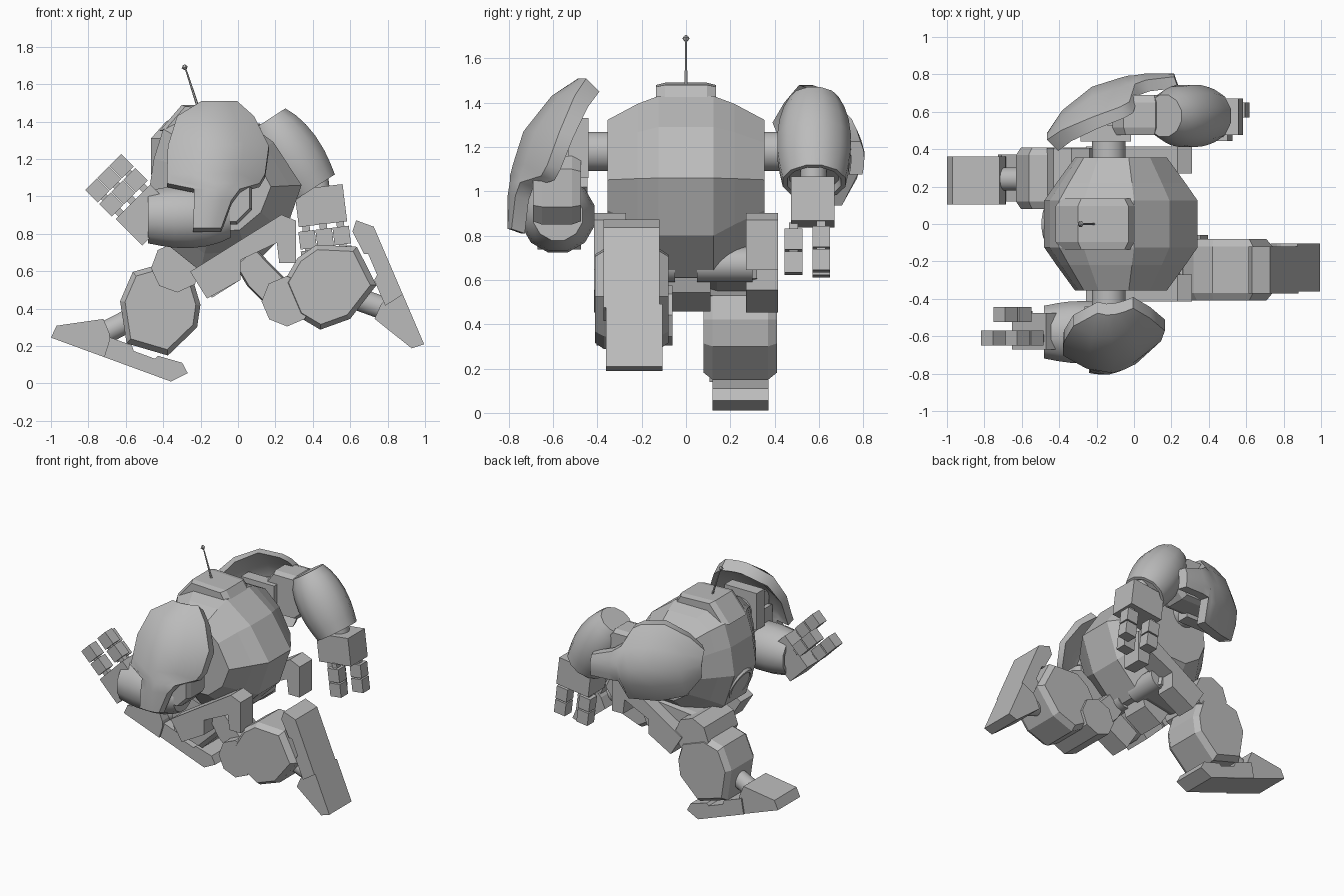
import bpy, bmesh
from math import sin, cos, pi, radians

if "Cube" in bpy.data.objects:
    bpy.data.objects.remove(bpy.data.objects["Cube"])

GREY = (0.5, 0.5, 0.5, 1)
grey = bpy.data.materials.new("plain_grey")
grey.use_nodes = True
grey.diffuse_color = GREY
grey.node_tree.nodes["Principled BSDF"].inputs["Base Color"].default_value = GREY


def frame(ox, oz, angle, side=1):
    """Local (along, y, up) to world, turned in the xz plane and mirrored by side."""
    c, s = cos(radians(angle)), sin(radians(angle))
    return lambda a, y, b: (ox + a * c - b * s, side * y, oz + a * s + b * c)


WORLD = frame(0, 0, 0)


def loft(name, rings, fr=WORLD, smooth=False):
    bm = bmesh.new()
    loops = [[bm.verts.new(fr(*p)) for p in ring] for ring in rings]
    n = len(loops[0])
    for lo, hi in zip(loops, loops[1:]):
        for i in range(n):
            j = (i + 1) % n
            bm.faces.new((lo[i], lo[j], hi[j], hi[i]))
    bm.faces.new(loops[0])
    bm.faces.new(loops[-1])
    bmesh.ops.recalc_face_normals(bm, faces=bm.faces)
    me = bpy.data.meshes.new(name)
    bm.to_mesh(me)
    bm.free()
    me.materials.append(grey)
    if smooth:
        me.shade_smooth()
        me.set_sharp_from_angle(angle=radians(38))
    ob = bpy.data.objects.new(name, me)
    bpy.context.scene.collection.objects.link(ob)


def prism(name, pts, y0, y1, fr=WORLD, chamfer=0, smooth=False):
    """Side profile extruded along y, optionally with chamfered sides."""
    ca = sum(p[0] for p in pts) / len(pts)
    cb = sum(p[1] for p in pts) / len(pts)

    def ring(y, k):
        return [(ca + (a - ca) * k, y, cb + (b - cb) * k) for a, b in pts]

    steps = [(y0, 1), (y1, 1)]
    if chamfer:
        steps = [(y0, 1 - chamfer), (y0 + 0.04, 1), (y1 - 0.04, 1), (y1, 1 - chamfer)]
    loft(name, [ring(y, k) for y, k in steps], fr, smooth)


def box(name, a0, a1, y0, y1, b0, b1, fr=WORLD):
    prism(name, [(a0, b0), (a1, b0), (a1, b1), (a0, b1)], y0, y1, fr)


def disc(name, a, b, r, y0, y1, fr=WORLD, n=8):
    pts = [(a + r * cos((i + .5) * 2 * pi / n), b + r * sin((i + .5) * 2 * pi / n))
           for i in range(n)]
    prism(name, pts, y0, y1, fr, smooth=n > 10)


def barrel(name, profile, fr, y=0, n=16):
    """Turned shape along the local first axis; profile is (along, radius)."""
    rings = [[(a, y + r * cos((i + .5) * 2 * pi / n), r * sin((i + .5) * 2 * pi / n))
              for i in range(n)] for a, r in profile]
    loft(name, rings, fr, n > 6)


# Torso: faceted shell, narrower at both sides and more so underneath
hull = [(-.40, 1.36), (-.27, 1.43), (0, 1.43), (.19, 1.29), (.34, 1.06), (.25, .8),
        (.06, .61), (-.2, .6), (-.4, .76), (-.48, 1.0), (-.45, 1.2)]
slices = [(.355, .6, .73, .5), (.22, .84, .91, .78), (.125, 1, 1, 1)]
slices = [(-y, *k) for y, *k in slices] + slices[::-1]
loft("torso", [[(-.07 + (x + .07) * kx, y, 1.03 + (z - 1.03) * (top if z > 1.03 else low))
                for x, z in hull] for y, kx, top, low in slices])
prism("top_cap", [(-.42, 1.35), (-.3, 1.49), (-.03, 1.48), (.05, 1.36)], -.135, .135,
      chamfer=.14)
barrel("front_hatch_ring", [(0, .13), (.025, .12), (.025, .1), (-.005, .095)],
       frame(-.425, .89, 203))
prism("pelvis", [(-.28, -.11), (-.12, -.11), (.06, .05), (-.28, .05)], -.09, .11,
      frame(.04, .7, 32))

# Antenna
barrel("antenna_rod", [(0, .008), (.24, .004)], frame(-.208, 1.46, 108), n=6)
barrel("antenna_tip", [(-.014, .006), (0, .017), (.014, .006)], frame(-.285, 1.69, 108), n=6)

# Hip skirts and hip joints
skirt = [(-.305, .07), (.27, .07), (.32, 0), (.2, -.19), (.124, -.142), (.17, -.045),
         (-.04, -.02), (-.1, -.11), (-.305, -.1)]
for side in (-1, 1):
    prism("hip_skirt", skirt, .27, .415, frame(.04, .7, 32, side))
    disc("hip_joint", .02, .67, .08, .05, .3, frame(0, 0, 0, side), n=16)

# Legs: knee, shin and foot share one frame whose origin is the toe of the sole
shin = [(.715, .32), (.62, .125), (.39, .11), (.28, .31), (.29, .48), (.40, .56),
        (.6, .56), (.69, .44)]
toe = [(0, 0), (.006, .07), (.229, .19), (.285, .13), (.3, .1), (.305, 0)]
heel = [(.29, 0), (.27, .11), (.42, .11), (.44, .085), (.56, .085), (.57, .105),
        (.705, .115), (.752, .073), (.683, 0)]
for side, ox, oz, turn in [(1, -1, .245, -20.1), (-1, .995, .21, 113.2)]:
    leg = frame(ox, oz, turn, side)
    prism("shin", shin, .08, .41, leg, .12)
    disc("knee", .5, .584, .135, .06, .405, leg)
    prism("toe_plate", toe, .105, .362, leg)
    prism("heel_plate", heel, .12, .372, leg)
    ox2, _, oz2 = leg(.24, 0, .1)
    barrel("ankle", [(0, .062), (.22, .062)], frame(ox2, oz2, turn + 47, side), y=.24)
    # Thigh from hip joint to knee
    kx, _, kz = leg(.5, 0, .584)
    if side > 0:
        prism("thigh", [(-.06, -.09), (-.08, .07), (.03, .11), (.38, .09), (.38, -.08)],
              .1, .32, frame(kx, kz, 9, side), .1)
    else:
        prism("thigh", [(-.06, -.08), (-.06, .09), (.2, .1), (.34, .07), (.34, -.07)],
              .1, .32, frame(kx, kz, 133, side), .1)

# Arms: shoulder group and shield turn together, then forearm and hand
rows = [(.33, -.06, .13, .49), (.25, -.19, .22, .61), (.09, -.24, .3, .74),
        (-.06, -.245, .28, .785), (-.11, -.245, .25, .795), (-.14, -.1, .145, .8),
        (-.2, -.1, .1, .805), (-.35, -.105, .045, .805)]
steps = [-1, -.5, 0, .5, 1]


def shield_ring(b, a0, a1, y):
    """Bowed plate section whose back edge sweeps in towards the body."""
    mid, half = (a0 + a1) / 2, (a1 - a0) / 2
    outer = [(mid + half * s, y - 1.5 * (half * s) ** 2 - .2 * max(0, mid + half * s), b)
             for s in steps]
    drop = .02 + .12 * max(0, b)
    return outer + [(a, yy - .06, b - drop) for a, yy, b in reversed(outer)]


def finger(hand, c, y):
    for w in (.225, .33):
        box("finger_segment", w, w + .095, y, y + .08, c - .044, c + .044, hand)
        box("finger_hinge", w - .03, w + .02, y + .02, y + .06, c - .02, c + .02, hand)


arms = [(-1, 0, (-.04, .89, 180), (-.42, .83, 135)),
        (1, 90, (.16, 1.41, -57), (.43, 1.05, -83))]
for side, turn, fore, palm in arms:
    arm = frame(-.135, 1.18, turn, side)
    disc("shoulder_axle", 0, 0, .09, .3, .47, arm, n=16)
    box("shoulder_plate", -.13, .13, .44, .53, -.12, .15, arm)
    prism("upper_arm", [(-.1, -.02), (.13, -.02), (.21, -.08), (.21, -.25), (.13, -.33),
                        (-.04, -.33), (-.1, -.26)], .475, .69, arm, .1)
    box("shield_mount", -.07, .07, .5, .67, -.06, .08, arm)
    loft("shoulder_shield", [shield_ring(*r) for r in rows], arm, True)

    lower = frame(*fore, side)
    barrel("forearm", [(0, .115), (.06, .143), (.13, .162), (.21, .172), (.3, .17),
                       (.37, .16), (.44, .146), (.44, .125), (.41, .115)],
           lower, y=.578, n=12)
    hand = frame(*palm, side)
    barrel("wrist", [(-.06, .06), (.08, .06)], hand, y=.575)
    box("palm", 0, .2, .475, .67, -.13, .13, hand)
    # Two fingers with a thumb opposite the gap between them
    for c, y in [(-.092, .57), (.092, .57), (0, .445)]:
        finger(hand, c, y)
